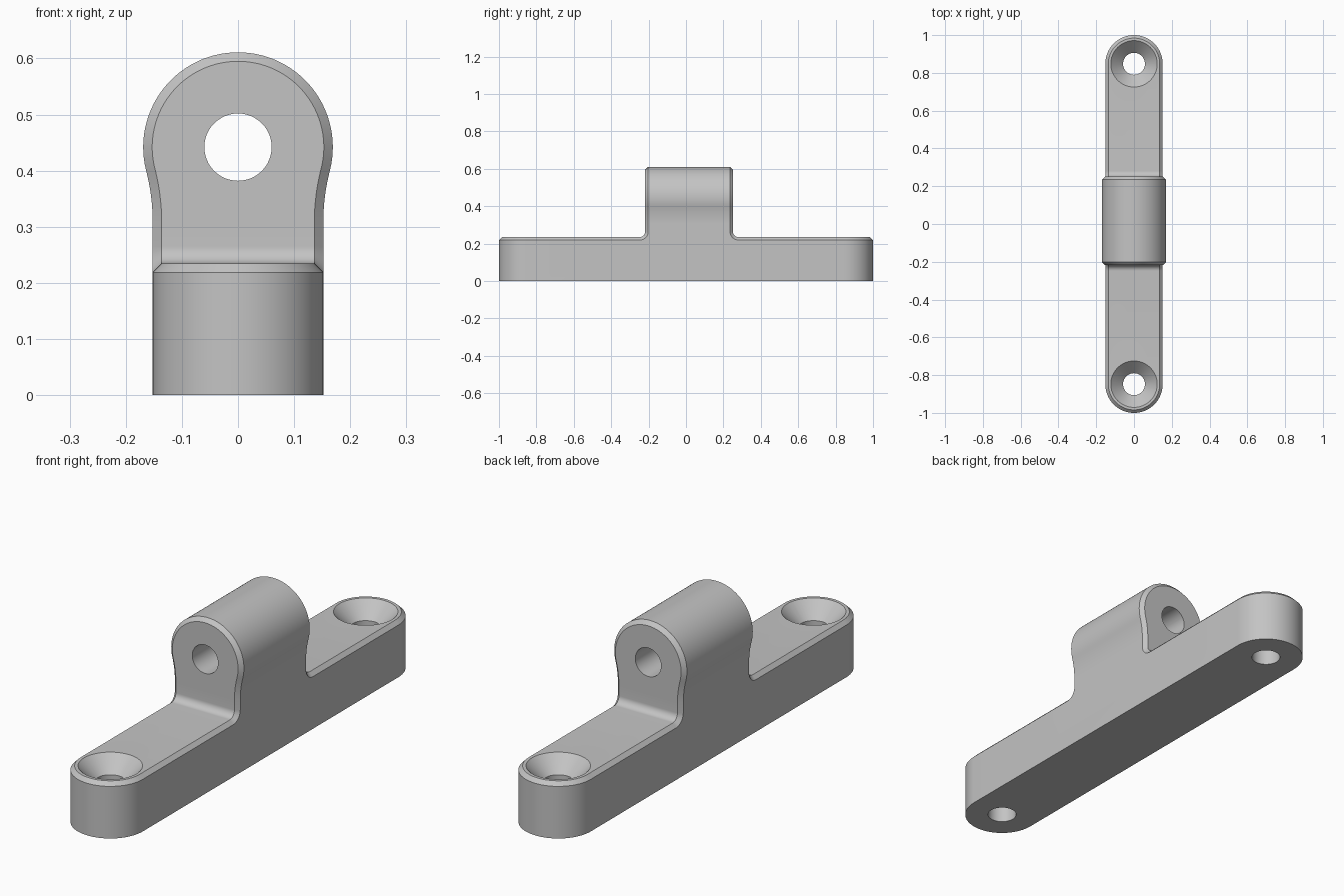
import bpy, bmesh
from math import sin, cos, pi, asin, radians

if "Cube" in bpy.data.objects:
    bpy.data.objects.remove(bpy.data.objects["Cube"], do_unlink=True)

HALF_W, END_Y, TOP = 0.152, 0.848, 0.235      # base bar
EYE_R, EYE_Z, NECK_R = 0.169, 0.442, 0.37     # upright lug
LUG_FRONT, LUG_BACK = -0.218, 0.251
BEVEL, FILLET = 0.016, 0.03

grey = bpy.data.materials.new("plain grey")
grey.use_nodes = True
grey.diffuse_color = (0.55, 0.55, 0.55, 1)
grey.node_tree.nodes["Principled BSDF"].inputs["Base Color"].default_value = (0.55, 0.55, 0.55, 1)


def loft(name, rings):
    """Closed solid through rings that have equal point counts."""
    bm = bmesh.new()
    loops = [[bm.verts.new(p) for p in ring] for ring in rings]
    n = len(loops[0])
    for a, b in zip(loops, loops[1:]):
        for i in range(n):
            j = (i + 1) % n
            bm.faces.new((a[i], a[j], b[j], b[i]))
    bm.faces.new(loops[0])
    bm.faces.new(loops[-1])
    bmesh.ops.recalc_face_normals(bm, faces=bm.faces)
    mesh = bpy.data.meshes.new(name)
    bm.to_mesh(mesh)
    bm.free()
    mesh.materials.append(grey)
    obj = bpy.data.objects.new(name, mesh)
    bpy.context.collection.objects.link(obj)
    return obj


def arc(cx, cy, r, start, end, steps):
    angles = [start + (end - start) * i / steps for i in range(steps + 1)]
    return [(cx + r * cos(a), cy + r * sin(a)) for a in angles]


def stadium(inset, z):
    r = HALF_W - inset
    pts = arc(0, END_Y, r, 0, pi, 32) + arc(0, -END_Y, r, pi, 2 * pi, 32)
    return [(x, y, z) for x, y in pts]


def lug_ring(inset, y):
    """Round eye flowing through a concave neck into straight sides."""
    reach = EYE_R + NECK_R
    tilt = -math_tilt
    neck_x, neck_z = HALF_W + NECK_R, EYE_Z - reach * sin(math_tilt)
    side = [(HALF_W - inset, 0.1)]
    side += arc(neck_x, neck_z, NECK_R + inset, pi, pi + tilt, 8)[:-1]
    eye = arc(0, EYE_Z, EYE_R - inset, tilt, pi - tilt, 56)
    pts = side + eye + [(-x, z) for x, z in reversed(side)]
    return [(x, y, z) for x, z in pts]


# Angle at which the eye and neck arcs touch
math_tilt = pi / 2 - asin((HALF_W + NECK_R) / (EYE_R + NECK_R))


def corner_ring(inset, x, face_y, side):
    """Concave blend between bar top and lug face; side is -1 front, 1 back."""
    pts = arc(FILLET, TOP + FILLET, FILLET + inset, -pi / 2, -pi, 10)
    pts += [(-FILLET, TOP + FILLET), (-FILLET, 0.2), (FILLET, 0.2)]
    return [(x, face_y + side * d, z) for d, z in pts]


def combine(target, other, operation):
    mod = target.modifiers.new("join", 'BOOLEAN')
    mod.operation, mod.solver, mod.object = operation, 'EXACT', other
    bpy.context.view_layer.objects.active = target
    bpy.ops.object.modifier_apply(modifier=mod.name)
    bpy.data.objects.remove(other, do_unlink=True)


# Base bar with rounded ends and bevelled top edge
bracket = loft("mounting_bracket", [stadium(0, 0), stadium(0, TOP - BEVEL), stadium(BEVEL, TOP)])

# Upright lug
lug = loft("lug", [lug_ring(BEVEL, LUG_FRONT), lug_ring(0, LUG_FRONT + BEVEL),
                   lug_ring(0, LUG_BACK - BEVEL), lug_ring(BEVEL, LUG_BACK)])
combine(bracket, lug, 'UNION')

# Blends at the foot of the lug
for face_y, side in ((LUG_FRONT, -1), (LUG_BACK, 1)):
    inner = HALF_W - BEVEL
    blend = loft("blend", [corner_ring(BEVEL, -HALF_W, face_y, side), corner_ring(0, -inner, face_y, side),
                           corner_ring(0, inner, face_y, side), corner_ring(BEVEL, HALF_W, face_y, side)])
    combine(bracket, blend, 'UNION')


def circle(r):
    return arc(0, 0, r, 0, 2 * pi, 48)[:-1]


# Countersunk screw holes
for y in (-END_Y, END_Y):
    steps = ((0.058, -0.1), (0.058, TOP - 0.065), (0.143, TOP + 0.02))
    cutter = loft("screw_cutter", [[(px, y + py, z) for px, py in circle(r)] for r, z in steps])
    combine(bracket, cutter, 'DIFFERENCE')

# Pin hole through the lug
cutter = loft("pin_cutter", [[(px, y, EYE_Z + pz) for px, pz in circle(0.06)] for y in (-0.5, 0.5)])
combine(bracket, cutter, 'DIFFERENCE')

# Tidy and shade
bm = bmesh.new()
bm.from_mesh(bracket.data)
bmesh.ops.remove_doubles(bm, verts=bm.verts, dist=0.00002)
bm.to_mesh(bracket.data)
bm.free()
bpy.ops.object.select_all(action='DESELECT')
bracket.select_set(True)
bpy.context.view_layer.objects.active = bracket
bpy.ops.object.shade_smooth_by_angle(angle=radians(25))
